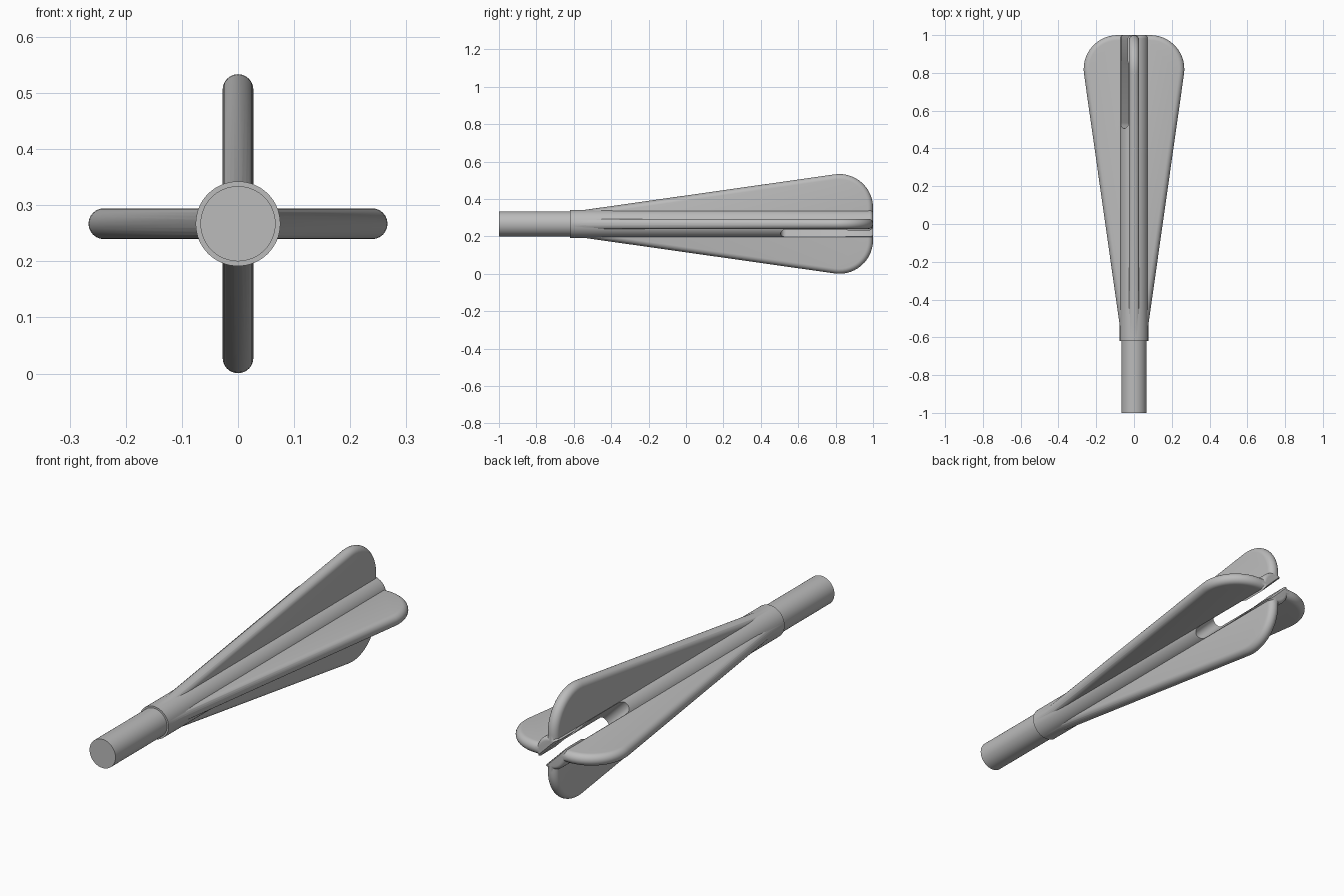
import bpy, bmesh
from math import sin, cos, tan, pi, atan, radians
from mathutils import Vector

if "Cube" in bpy.data.objects:
    bpy.data.objects.remove(bpy.data.objects["Cube"])

AXIS_Z = 0.267      # height of the centre line
HALF = 0.0275       # half thickness of a fin
SLOPE = atan(0.142)  # angle of the long fin edge

grey = bpy.data.materials.new("grey_plastic")
grey.use_nodes = True
grey.diffuse_color = (0.5, 0.5, 0.5, 1)
grey.node_tree.nodes["Principled BSDF"].inputs["Base Color"].default_value = grey.diffuse_color


def finish(name, bm):
    bmesh.ops.recalc_face_normals(bm, faces=bm.faces)
    mesh = bpy.data.meshes.new(name)
    bm.to_mesh(mesh)
    bm.free()
    mesh.materials.append(grey)
    ob = bpy.data.objects.new(name, mesh)
    bpy.context.collection.objects.link(ob)
    ob.location.z = AXIS_Z
    return ob


def loft(name, rings):
    """Closed solid through rings with equal point counts."""
    bm = bmesh.new()
    loops = [[bm.verts.new(p) for p in ring] for ring in rings]
    for a, b in zip(loops, loops[1:]):
        for i in range(len(a)):
            j = (i + 1) % len(a)
            bm.faces.new((a[i], a[j], b[j], b[i]))
    bm.faces.new(loops[0])
    bm.faces.new(loops[-1])
    return finish(name, bm)


def round_bar(name, profile, sides=64):
    """Solid of revolution along y from (y, radius) pairs."""
    return loft(name, [[(r * cos(2 * pi * i / sides), y, r * sin(2 * pi * i / sides))
                        for i in range(sides)] for y, r in profile])


def fin_outline(inset):
    """Kite outline with rounded rear corners, shrunk by inset."""
    r = 0.18 - inset
    arc = [-SLOPE + (pi / 2 + SLOPE) * i / 14 for i in range(15)]
    side = [(0.0865 + r * cos(a), 0.82 + r * sin(a)) for a in arc]
    y = -0.6 + inset
    side.insert(0, (side[0][0] - tan(SLOPE) * (side[0][1] - y), y))
    return side + [(-x, y) for x, y in reversed(side)]


def fin_pair(name, upright):
    rings = []
    for i in range(13):
        a = radians(-90 + 15 * i)
        h = HALF * sin(a)
        rings.append([(h, y, x) if upright else (x, y, h)
                      for x, y in fin_outline(HALF * (1 - cos(a)))])
    return loft(name, rings)


def combine(target, other, operation):
    mod = target.modifiers.new("join", 'BOOLEAN')
    mod.operation, mod.solver, mod.object = operation, 'EXACT', other
    bpy.context.view_layer.objects.active = target
    bpy.ops.object.modifier_apply(modifier=mod.name)
    bpy.data.objects.remove(other)


# Shaft and finned sleeve with a rounded rear rim
shaft = round_bar("shaft", [(-1, 0.067), (-0.61, 0.067)])
R, RIM = 0.0755, 0.018
rim = [(1 - RIM + RIM * sin(a), R - RIM + RIM * cos(a))
       for a in (radians(15 * i) for i in range(7))]
sleeve = round_bar("finned_sleeve", [(-0.62, R)] + rim)
combine(sleeve, fin_pair("side_fins", False), 'UNION')
combine(sleeve, fin_pair("upright_fins", True), 'UNION')

# Diagonal string slot: round bottom, wide channel, narrower flared mouth
W = 0.029
half = [(W * sin(a), 0.535 - W * cos(a)) for a in (radians(7.5 + 15 * i) for i in range(6))]
half += [(W, 0.535), (W, 0.845), (0.022, 0.87), (0.022, 0.975), (0.025, 0.99), (0.033, 1.01)]
outline = half + [(-s, y) for s, y in reversed(half)]
across, along = Vector((1, 0, 1)).normalized(), Vector((1, 0, -1)).normalized()
slot = loft("slot_cutter", [[across * s + along * t + Vector((0, y, 0)) for s, y in outline]
                            for t in (-0.12, 0.12)])
slot.hide_render = True
combine(sleeve, slot, 'DIFFERENCE')

# Smooth shading with crisp edges
for ob in (shaft, sleeve):
    bpy.ops.object.select_all(action='DESELECT')
    ob.select_set(True)
    bpy.context.view_layer.objects.active = ob
    bpy.ops.object.shade_smooth_by_angle(angle=radians(30))
